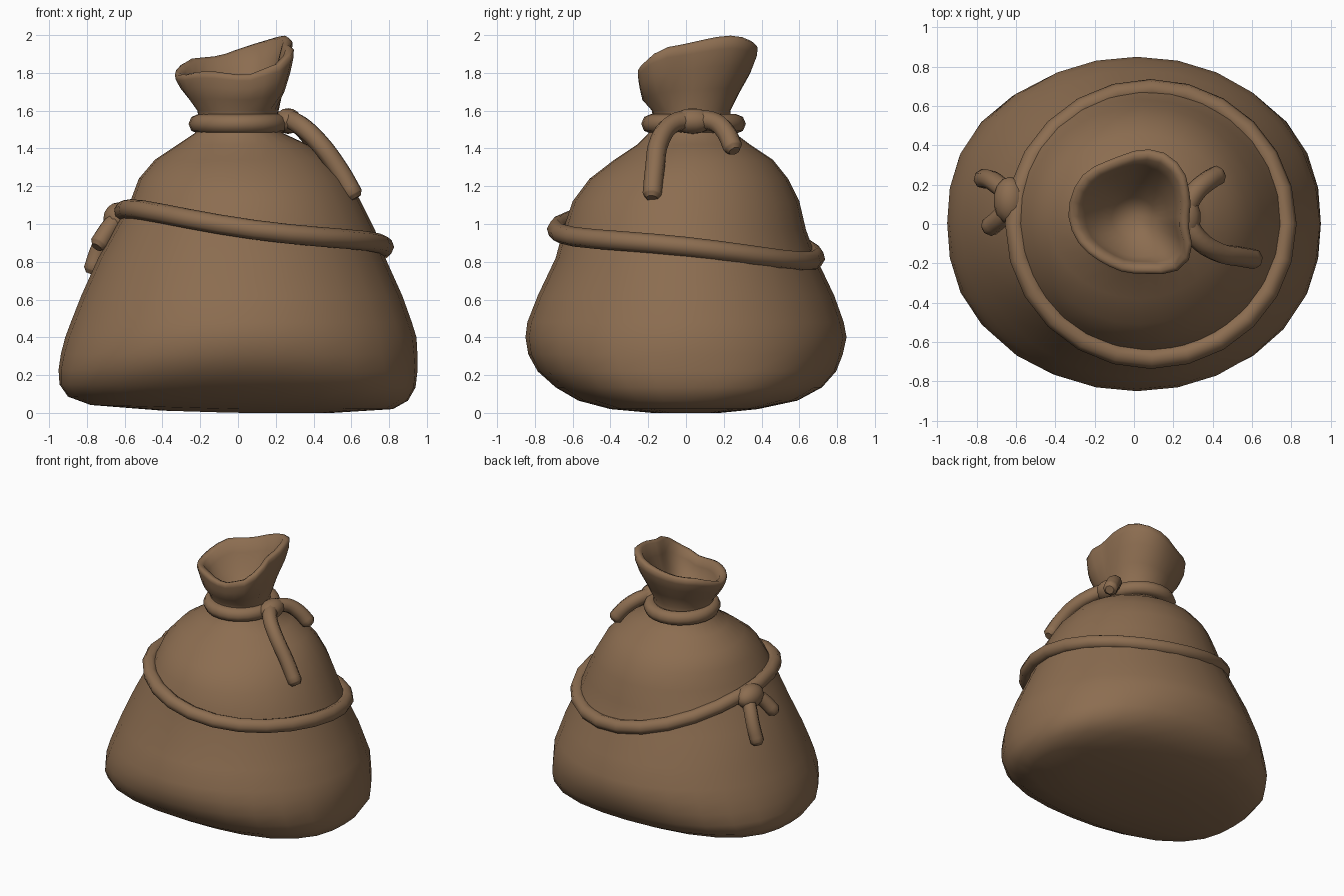
import bpy, bmesh, math
from mathutils import Vector

if "Cube" in bpy.data.objects:
    bpy.data.objects.remove(bpy.data.objects["Cube"])

N = 28
cloth = bpy.data.materials.new("brown cloth")
cloth.diffuse_color = (0.262, 0.153, 0.081, 1)
cloth.use_nodes = True
cloth.node_tree.nodes["Principled BSDF"].inputs["Base Color"].default_value = cloth.diffuse_color


def finish(ob, angle=60):
    ob.data.materials.clear()
    ob.data.materials.append(cloth)
    bpy.ops.object.select_all(action='DESELECT')
    ob.select_set(True)
    bpy.context.view_layer.objects.active = ob
    bpy.ops.object.shade_smooth_by_angle(angle=math.radians(angle))


# ---- sack: stacked ovals given as z, x min, x max, y min, y max, squareness
sections = [
    (0.00, -0.40, 0.50, -0.18, 0.18, 2.4), (0.02, -0.78, 0.82, -0.40, 0.38, 2.6),
    (0.065, -0.90, 0.90, -0.57, 0.59, 2.6), (0.135, -0.945, 0.94, -0.69, 0.72, 2.5),
    (0.22, -0.95, 0.95, -0.785, 0.795, 2.3), (0.31, -0.938, 0.95, -0.835, 0.83, 2.15),
    (0.40, -0.915, 0.945, -0.85, 0.85, 2.05), (0.48, -0.885, 0.92, -0.84, 0.835, 2),
    (0.62, -0.83, 0.87, -0.785, 0.785, 2), (0.82, -0.74, 0.78, -0.69, 0.69, 2),
    (0.97, -0.655, 0.725, -0.65, 0.635, 2), (1.12, -0.57, 0.65, -0.60, 0.60, 2),
    (1.24, -0.525, 0.58, -0.51, 0.54, 2), (1.34, -0.44, 0.49, -0.38, 0.46, 2),
    (1.42, -0.32, 0.37, -0.26, 0.34, 2), (1.48, -0.23, 0.24, -0.20, 0.26, 2),
    (1.54, -0.205, 0.21, -0.175, 0.24, 2), (1.60, -0.215, 0.215, -0.18, 0.235, 2),
]


def oval(z, x0, x1, y0, y1, n):
    cx, cy = (x0 + x1) / 2, (y0 + y1) / 2
    out = []
    for i in range(N):
        c, s = math.cos(2 * math.pi * i / N), math.sin(2 * math.pi * i / N)
        k = (abs(c) ** n + abs(s) ** n) ** (-1 / n)
        x = cx + (x1 - x0) / 2 * c * k
        # the base lifts a little on the left
        lift = 0.03 * max(0, -x) * max(0, 1 - z / 0.3)
        out.append(Vector((x, cy + (y1 - y0) / 2 * s * k, z + lift)))
    return out


# uneven rim of the mouth, resampled by angle
rim_pts = [(-.335, .05, 1.80), (-.27, .24, 1.875), (-.1, .33, 1.89), (.13, .375, 1.965),
           (.25, .28, 2.0), (.28, .17, 1.99), (.27, .0, 1.955), (.295, -.15, 1.93),
           (.25, -.225, 1.86), (.05, -.25, 1.785), (-.15, -.20, 1.81),
           (-.23, -.15, 1.805), (-.30, -.07, 1.79)]
C = Vector((0, 0.04, 0))
polar = sorted((math.atan2(y - C.y, x - C.x) % (2 * math.pi), math.hypot(x, y - C.y), z)
               for x, y, z in rim_pts)
polar = ([(polar[-1][0] - 2 * math.pi,) + polar[-1][1:]] + polar
         + [(polar[0][0] + 2 * math.pi,) + polar[0][1:]])


def rim_at(a):
    for p, q in zip(polar, polar[1:]):
        if p[0] <= a <= q[0]:
            t = (a - p[0]) / (q[0] - p[0])
            r, z = p[1] + (q[1] - p[1]) * t, p[2] + (q[2] - p[2]) * t
            return C + Vector((r * math.cos(a), r * math.sin(a), z))


rings = [oval(*s) for s in sections]
rim = [rim_at(2 * math.pi * i / N) for i in range(N)]
neck = rings[-1]


def blend(h, w, shrink=0.0):
    # h: share of height, w: share of width from neck to rim, shrink: wall thickness
    out = []
    for a, b in zip(neck, rim):
        d = b - C
        d.z = 0
        d.normalize()
        wide = w + (1 - w) * 0.55 * max(0, -d.y) if h > 0 else w   # fuller at the front
        p = a.lerp(b, wide) - d * shrink
        p.z = a.z + (b.z - a.z) * h
        out.append(p)
    return out


rings += [blend(.3, .36), blend(.6, .76), blend(.83, .97), blend(.96, 1.0), blend(1, .97, .018),
          blend(.96, .94, .045), blend(.7, .75, .055), blend(.35, .3, .065), blend(0, 0, .10)]

bm = bmesh.new()
vr = [[bm.verts.new(p) for p in r] for r in rings]
for a, b in zip(vr, vr[1:]):
    for i in range(N):
        j = (i + 1) % N
        bm.faces.new((a[i], a[j], b[j], b[i]))
bm.faces.new(list(reversed(vr[0])))
pit = bm.verts.new((0, 0.04, 1.52))
for i in range(N):
    bm.faces.new((vr[-1][i], vr[-1][(i + 1) % N], pit))
me = bpy.data.meshes.new("sack")
bm.to_mesh(me)
bm.free()
sack = bpy.data.objects.new("sack", me)
bpy.context.collection.objects.link(sack)
finish(sack, 80)


# ---- ropes: closed loops, or loose ends with a rounded tip
def rope(name, pts, radius, closed=False):
    pts = [Vector(p) for p in pts]
    radii = [1.0] * len(pts)
    if not closed:
        tip = (pts[-1] - pts[-2]).normalized()
        pts[-1] = pts[-1] - tip * 0.02
        pts.append(pts[-1] + tip * 0.025)
        radii.append(0.6)
    cu = bpy.data.curves.new(name, 'CURVE')
    cu.dimensions = '3D'
    cu.bevel_depth = radius
    cu.bevel_resolution = 2
    cu.use_fill_caps = True
    cu.resolution_u = 1 if closed else 4
    sp = cu.splines.new('BEZIER')
    sp.bezier_points.add(len(pts) - 1)
    for bp, p, r in zip(sp.bezier_points, pts, radii):
        bp.co = p
        bp.radius = r
        bp.handle_left_type = bp.handle_right_type = 'AUTO'
    sp.use_cyclic_u = closed
    ob = bpy.data.objects.new(name, cu)
    bpy.context.collection.objects.link(ob)
    bpy.ops.object.select_all(action='DESELECT')
    ob.select_set(True)
    bpy.context.view_layer.objects.active = ob
    bpy.ops.object.convert(target='MESH')
    finish(bpy.context.view_layer.objects.active, 80)


def knot(name, loc, size):
    bpy.ops.mesh.primitive_uv_sphere_add(segments=14, ring_count=8, location=loc)
    ob = bpy.context.object
    ob.name = name
    ob.scale = size
    finish(ob)


angles = [2 * math.pi * i / 24 for i in range(24)]
rope("belly_rope", [(0.085 + 0.69 * math.cos(a), 0.685 * math.sin(a),
                     .935 - .095 * math.cos(a) - .075 * math.sin(a) + .04 * math.cos(2 * a))
                    for a in angles], 0.052, True)
rope("neck_rope", [(0.005 + 0.215 * math.cos(a), 0.04 + 0.225 * math.sin(a), 1.53)
                   for a in angles], 0.052, True)

# knots and loose ends
knot("neck_knot", (0.265, 0.035, 1.545), (0.075, 0.11, 0.068))
rope("neck_tail_long", [(.26, .03, 1.555), (.32, -.07, 1.53), (.42, -.14, 1.44),
                        (.53, -.165, 1.295), (.62, -.18, 1.14)], 0.052)
rope("neck_tail_short", [(.26, .07, 1.555), (.31, .16, 1.535), (.37, .215, 1.48),
                         (.435, .255, 1.39)], 0.052)
knot("belly_knot", (-0.63, 0.12, 1.03), (0.085, 0.12, 0.085))
rope("belly_tail_long", [(-.62, .14, 1.04), (-.68, .19, .97), (-.73, .225, .87),
                         (-.775, .23, .74)], 0.05)
rope("belly_tail_short", [(-.62, .10, 1.04), (-.67, .04, .99), (-.745, -.025, .88)], 0.05)
